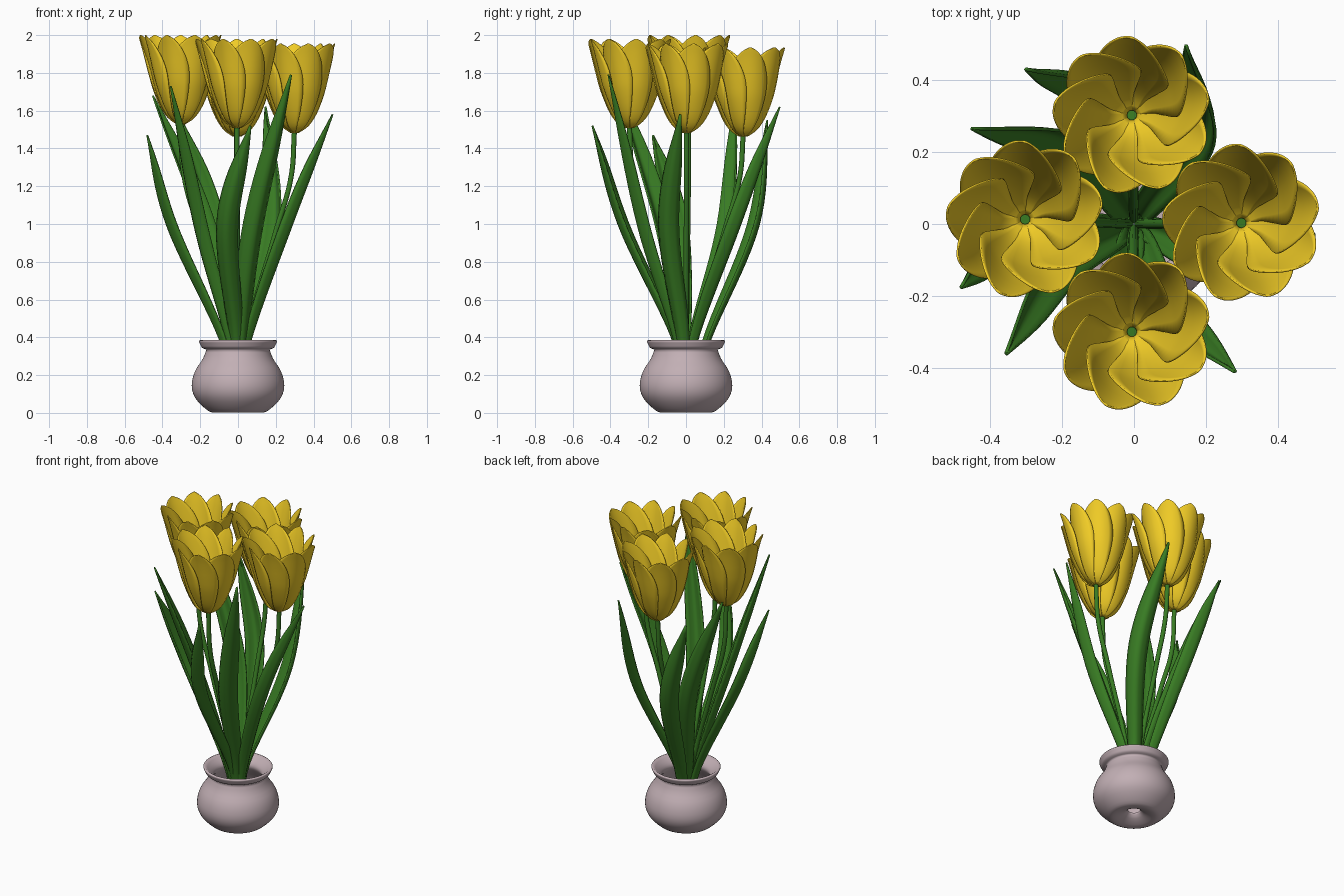
import bpy
import bmesh
import math
from mathutils import Vector

cube = bpy.data.objects.get("Cube")
if cube:
    bpy.data.objects.remove(cube, do_unlink=True)


def material(name, color):
    mat = bpy.data.materials.new(name)
    mat.use_nodes = True
    mat.diffuse_color = color
    bsdf = mat.node_tree.nodes["Principled BSDF"]
    bsdf.inputs["Base Color"].default_value = color
    bsdf.inputs["Roughness"].default_value = 0.6
    return mat


YELLOW = material("petal_yellow", (0.9, 0.62, 0.02, 1))
GREEN = material("leaf_green", (0.04, 0.2, 0.017, 1))
CLAY = material("pot_clay", (0.54, 0.43, 0.46, 1))


def smooth_path(points, steps):
    """Catmull-Rom samples through the points."""
    pts = [Vector(p) for p in points]
    pts = [2 * pts[0] - pts[1]] + pts + [2 * pts[-1] - pts[-2]]
    out = []
    for a, b, c, d in zip(pts, pts[1:], pts[2:], pts[3:]):
        for i in range(steps):
            t = i / steps
            out.append(0.5 * (2 * b + (c - a) * t + (2 * a - 5 * b + 4 * c - d) * t * t
                              + (3 * b - a - 3 * c + d) * t ** 3))
    return out + [pts[-2]]


def add_sheet(bm, rows):
    """Skin a grid of points with quads."""
    grid = [[bm.verts.new(p) for p in row] for row in rows]
    for low, high in zip(grid, grid[1:]):
        for i in range(len(low) - 1):
            bm.faces.new((low[i], low[i + 1], high[i + 1], high[i]))


def finish(name, bm, mat, thickness=0):
    bmesh.ops.remove_doubles(bm, verts=bm.verts, dist=0.0001)
    bmesh.ops.recalc_face_normals(bm, faces=bm.faces)
    mesh = bpy.data.meshes.new(name)
    bm.to_mesh(mesh)
    bm.free()
    mesh.shade_smooth()
    mesh.materials.append(mat)
    obj = bpy.data.objects.new(name, mesh)
    bpy.context.collection.objects.link(obj)
    if thickness:
        mod = obj.modifiers.new("thickness", "SOLIDIFY")
        mod.thickness = thickness
        mod.offset = 0


# Pot: closed lathe profile with a flared rim and a drain hole
def make_pot():
    outer = [(0.035, 0.05), (0.06, 0.025), (0.125, 0.002), (0.17, 0.02), (0.227, 0.08),
             (0.245, 0.145), (0.228, 0.22), (0.187, 0.285), (0.167, 0.335)]
    rim = [(0.167, 0.335), (0.19, 0.345), (0.2, 0.362), (0.207, 0.38), (0.197, 0.386)]
    inner = [(0.197, 0.386), (0.155, 0.352), (0.14, 0.32), (0.16, 0.28), (0.215, 0.19),
             (0.215, 0.11), (0.15, 0.05), (0.06, 0.055), (0.035, 0.05)]
    profile = []
    for part in (outer, rim, inner):
        profile += smooth_path([(r, z, 0) for r, z in part], 3)[:-1]
    profile.append(profile[0])
    n = 64
    bm = bmesh.new()
    add_sheet(bm, [[(p.x * math.cos(math.tau * i / n), p.x * math.sin(math.tau * i / n), p.y)
                    for i in range(n + 1)] for p in profile])
    finish("pot", bm, CLAY)


# Flower head: broad cupped petals, each with one edge tucked behind the next
PETAL = [(0, 0.015, 0.014), (0.035, 0.058, 0.038), (0.1, 0.098, 0.066), (0.2, 0.14, 0.092),
         (0.28, 0.164, 0.1), (0.35, 0.182, 0.092), (0.41, 0.198, 0.07), (0.45, 0.21, 0.038),
         (0.47, 0.216, 0.004)]


def make_flower(name, center, petals=9):
    bm = bmesh.new()
    for k in range(petals):
        angle = math.tau * k / petals + math.pi / 2
        radial = Vector((math.cos(angle), math.sin(angle), 0))
        side = Vector((-radial.y, radial.x, 0))
        rows = []
        for h, r, w in smooth_path(PETAL, 3):
            row = []
            for i in range(-4, 5):
                s = w * i / 4
                row.append(center + side * s + radial * (r - 5 * s * s + 0.3 * s)
                           + Vector((0, 0, h)))
            rows.append(row)
        add_sheet(bm, rows)
    finish(name, bm, YELLOW, 0.005)


# Stem: round tube leaning out, then rising into the flower
def make_stem(name, top):
    curve = bpy.data.curves.new(name, "CURVE")
    curve.dimensions = "3D"
    curve.bevel_depth = 0.014
    curve.bevel_resolution = 3
    curve.use_fill_caps = True
    curve.materials.append(GREEN)
    spline = curve.splines.new("BEZIER")
    path = [(0.05, 0.08), (0.16, 0.4), (0.66, 0.95), (0.94, 1.25), (1, top.z + 0.01)]
    spline.bezier_points.add(len(path) - 1)
    for point, (f, z) in zip(spline.bezier_points, path):
        point.co = (top.x * f, top.y * f, z)
        point.handle_left_type = point.handle_right_type = "AUTO"
    bpy.context.collection.objects.link(bpy.data.objects.new(name, curve))


# Leaf: long blunt blade, channelled inward and sweeping round toward its tip
def make_leaf(name, spread, mid, tip):
    mid, tip = Vector(mid), Vector(tip)
    out = Vector((mid.x, mid.y, 0)).normalized()
    side = Vector((-out.y, out.x, 0))
    foot = out * spread + Vector((0, 0, 0.4))
    root = out * spread * 0.3 + Vector((0, 0, 0.08))
    path = smooth_path([root, foot, mid, tip], 10)
    half_widths = (0.018, 0.026, 0.036, 0.05, 0.056, 0.045, 0.003)
    widths = smooth_path([(w, 0, 0) for w in half_widths], 5)
    rows = []
    for i, p in enumerate(path):
        along = (path[min(i + 1, len(path) - 1)] - path[max(i - 1, 0)]).normalized()
        across = (side - along * side.dot(along)).normalized()
        inward = along.cross(across).normalized()
        if inward.dot(out) > 0:
            inward.negate()
        w = widths[i].x
        rows.append([p + across * w * u / 3 + inward * w * 0.8 * (abs(u / 3) ** 1.5 - 0.4)
                     for u in range(-3, 4)])
    bm = bmesh.new()
    add_sheet(bm, rows)
    finish(name, bm, GREEN, 0.009)


make_pot()

FLOWERS = {"right": (-0.303, 0.013, 1.53), "left": (0.299, 0.003, 1.485),
           "front": (-0.006, -0.3, 1.51), "back": (-0.006, 0.303, 1.465)}
for place, base in FLOWERS.items():
    make_flower(place + "_flower", Vector(base))
    make_stem(place + "_stem", Vector(base))

LEAVES = [(0.06, (0.09, -0.24, 1.0), (0.28, -0.41, 1.79)),
          (0.065, (0.19, 0.27, 1.0), (0.145, 0.495, 1.62)),
          (0.065, (-0.215, -0.13, 1.0), (-0.355, -0.36, 1.73)),
          (0.09, (-0.36, -0.05, 1.0), (-0.48, -0.175, 1.47)),
          (0.065, (-0.18, 0.22, 1.0), (-0.45, 0.265, 1.68)),
          (0.13, (-0.13, 0.37, 1.0), (-0.3, 0.43, 1.55)),
          (0.065, (0.27, -0.1, 1.0), (0.5, -0.03, 1.58)),
          (0.065, (-0.06, -0.34, 1.0), (0.065, -0.495, 1.52))]
for number, (spread, mid, tip) in enumerate(LEAVES, 1):
    make_leaf(f"leaf_{number}", spread, mid, tip)
